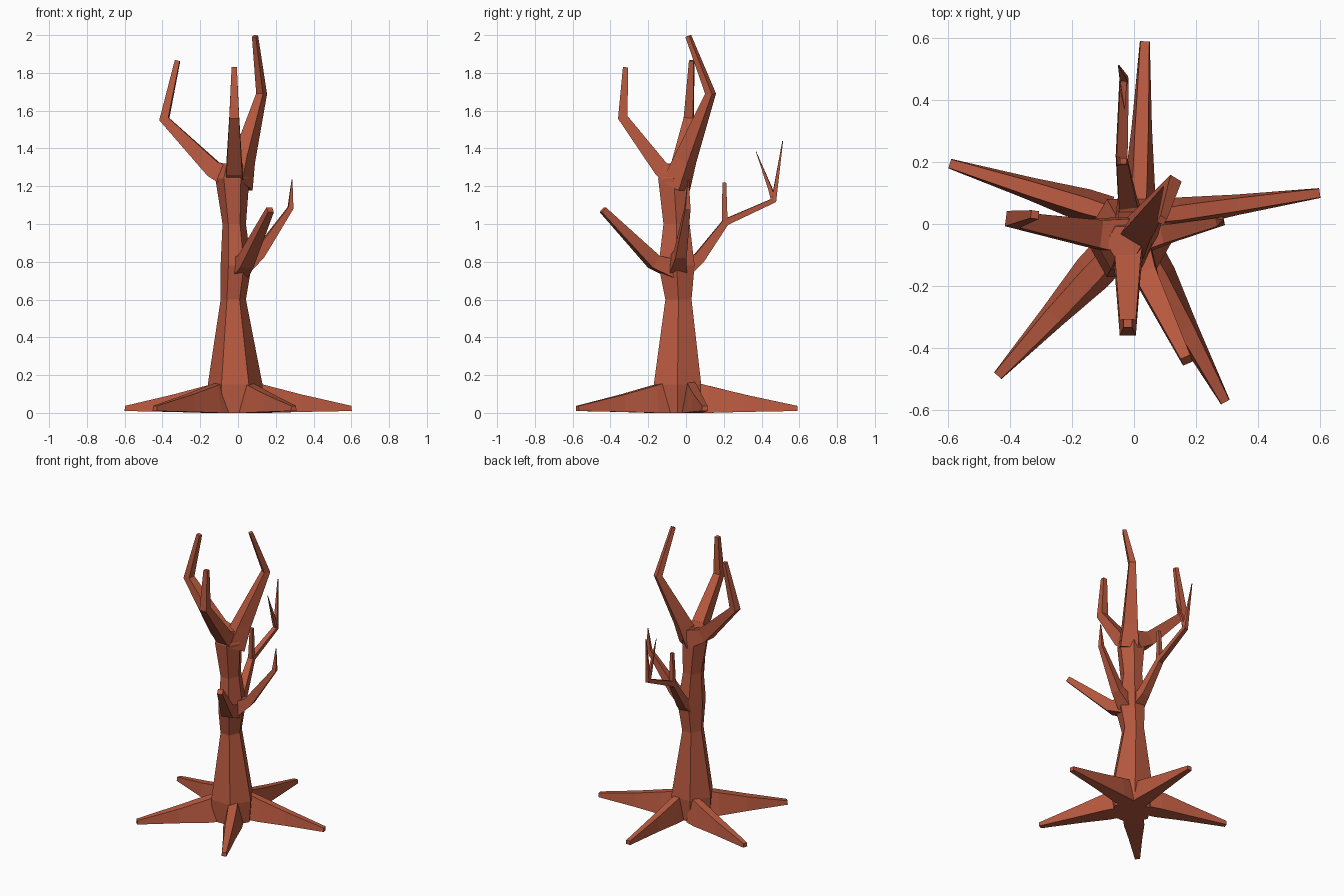
import bpy, bmesh, math
from mathutils import Vector

if "Cube" in bpy.data.objects:
    bpy.data.objects.remove(bpy.data.objects["Cube"])

bark = bpy.data.materials.new("bark")
bark.diffuse_color = (0.48, 0.10, 0.05, 1)
bark.use_nodes = True
bark.node_tree.nodes["Principled BSDF"].inputs["Base Color"].default_value = bark.diffuse_color


def loft(name, rings):
    """Flat-shaded skin through equal-sized rings, capped at both ends."""
    bm = bmesh.new()
    loops = [[bm.verts.new(p) for p in ring] for ring in rings]
    n = len(loops[0])
    for a, b in zip(loops, loops[1:]):
        for i in range(n):
            j = (i + 1) % n
            bm.faces.new((a[i], a[j], b[j], b[i]))
    bm.faces.new(loops[0][::-1])
    bm.faces.new(loops[-1])
    bmesh.ops.recalc_face_normals(bm, faces=bm.faces)
    mesh = bpy.data.meshes.new(name)
    bm.to_mesh(mesh)
    bm.free()
    mesh.materials.append(bark)
    obj = bpy.data.objects.new(name, mesh)
    bpy.context.collection.objects.link(obj)
    return obj


def branch(name, path):
    """Square limb along (x, y, z, half width) points."""
    pts = [Vector(p[:3]) for p in path]
    rings, side = [], None
    for i, p in enumerate(pts):
        d_in = (p - pts[i - 1]).normalized() if i else None
        d_out = (pts[i + 1] - p).normalized() if i < len(pts) - 1 else None
        t = ((d_in or d_out) + (d_out or d_in)).normalized()
        if side is None:
            side = t.cross(Vector((0, 0, 1)))
            if side.length < 0.2:
                side = Vector((1, 0, 0))
        side = (side - t * side.dot(t)).normalized()
        up = side.cross(t)
        w = path[i][3]
        rings.append([p + side * w * a + up * w * b
                      for a, b in ((-1, -1), (1, -1), (1, 1), (-1, 1))])
    return loft(name, rings)


def root(name, start, tip, width=0.065):
    """Tapering wedge lying on the ground with a narrow flat ridge."""
    a, b = Vector((*start, 0)), Vector((*tip, 0))
    d = (b - a).normalized()
    s = Vector((-d.y, d.x, 0))
    rings = []
    for t, w, top, z0 in ((0, width, 0.165, 0), (0.15, width, 0.145, 0),
                          (0.5, width * 0.66, 0.097, 0.005), (1, 0.016, 0.037, 0.01)):
        c = a.lerp(b, t)
        ridge = w * (0.4 + 0.5 * t)
        rings.append([c + s * x + Vector((0, 0, z))
                      for x, z in ((-w, z0), (w, z0), (ridge, top), (-ridge, top))])
    return loft(name, rings)


# Trunk: six-sided, (x, y, z, radius x, radius y)
sections = [(-0.015, -0.045, 0.00, 0.135, 0.135), (-0.015, -0.045, 0.15, 0.145, 0.145),
            (-0.025, -0.04, 0.60, 0.067, 0.080), (-0.01, -0.05, 0.78, 0.082, 0.110),
            (-0.02, -0.05, 1.00, 0.062, 0.080), (-0.03, -0.065, 1.24, 0.090, 0.095),
            (-0.03, -0.06, 1.32, 0.060, 0.060)]
loft("trunk", [[Vector((x + rx * math.cos(k * math.pi / 3),
                        y + ry * math.sin(k * math.pi / 3), z)) for k in range(6)]
               for x, y, z, rx, ry in sections])

# Upper limbs
branch("upper_left_limb", [(-0.02, -0.04, 1.24, 0.06), (-0.13, -0.03, 1.29, 0.045),
                           (-0.39, 0.015, 1.555, 0.025), (-0.32, 0.03, 1.865, 0.013)])
branch("upper_back_limb", [(0.0, -0.055, 1.20, 0.058), (0.03, -0.005, 1.34, 0.045),
                           (0.125, 0.13, 1.69, 0.021), (0.09, 0.012, 1.995, 0.012)])
branch("upper_front_limb", [(-0.02, -0.05, 1.24, 0.055), (-0.02, -0.13, 1.29, 0.042),
                            (-0.02, -0.335, 1.565, 0.026), (-0.02, -0.32, 1.83, 0.014)])

# Middle limbs
branch("middle_front_limb", [(0.0, -0.06, 0.76, 0.05), (0.04, -0.17, 0.80, 0.037),
                             (0.17, -0.44, 1.075, 0.017)])
branch("middle_right_limb", [(0.0, -0.05, 0.76, 0.05), (0.11, -0.03, 0.84, 0.03),
                             (0.278, 0.008, 1.085, 0.014), (0.286, 0.012, 1.235, 0.002)])
branch("middle_back_limb", [(-0.01, -0.02, 0.76, 0.05), (-0.02, 0.07, 0.82, 0.03),
                            (-0.04, 0.21, 1.01, 0.018), (-0.032, 0.465, 1.125, 0.014),
                            (-0.05, 0.512, 1.44, 0.002)])

# Twigs on the back limb
branch("back_twig", [(-0.04, 0.205, 0.99, 0.016), (-0.035, 0.203, 1.22, 0.010)])
branch("back_tip_twig", [(-0.032, 0.465, 1.12, 0.012), (-0.035, 0.445, 1.19, 0.010),
                         (-0.03, 0.37, 1.385, 0.001)])

# Spreading roots
for name, start, tip, width in (("root_left", (-0.08, 0.035), (-0.595, 0.195), 0.055),
                                ("root_right", (0.07, 0.025), (0.60, 0.10), 0.050),
                                ("root_back", (0.015, 0.03), (0.035, 0.59), 0.050),
                                ("root_front_left", (-0.08, -0.10), (-0.44, -0.49), 0.065),
                                ("root_front_right", (0.04, -0.10), (0.295, -0.575), 0.060)):
    root(name, start, tip, width)
